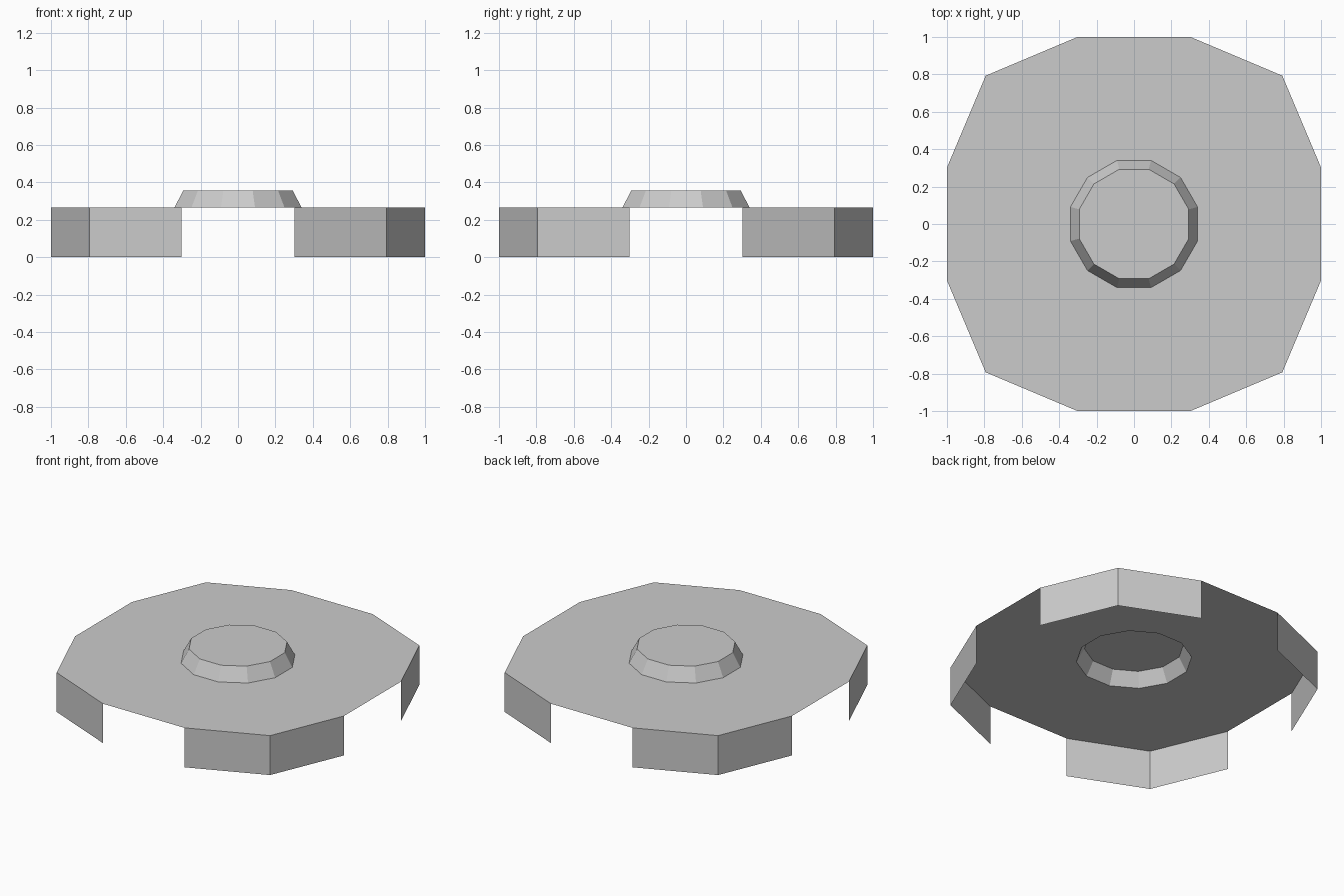
import bpy
import bmesh
from math import cos, sin, radians

old = bpy.data.objects.get("Cube")
if old:
    bpy.data.objects.remove(old, do_unlink=True)

PLATE_Z, CAP_Z = 0.265, 0.356

grey = bpy.data.materials.new("plain_grey")
grey.use_nodes = True
colour = (0.6, 0.6, 0.6, 1)
grey.diffuse_color = colour
grey.node_tree.nodes["Principled BSDF"].inputs["Base Color"].default_value = colour


def ring(radius):
    """Twelve-sided outline with flats facing the axes."""
    return [(radius * cos(radians(15 + 30 * i)), radius * sin(radians(15 + 30 * i)))
            for i in range(12)]


def outer_outline():
    """Three corner points, turned into each quadrant."""
    points = []
    quarter = [(1.0, 0.302), (0.793, 0.793), (0.302, 1.0)]
    for _ in range(4):
        points += quarter
        quarter = [(-y, x) for x, y in quarter]
    return points


def sheet(name, loops, closed=True, fill_last=False):
    """Join successive (outline, height) loops, outer or lower loop first."""
    bm = bmesh.new()
    rows = [[bm.verts.new((x, y, z)) for x, y in pts] for pts, z in loops]
    for a, b in zip(rows, rows[1:]):
        n = len(a)
        for i in range(n if closed else n - 1):
            j = (i + 1) % n
            bm.faces.new((a[i], a[j], b[j], b[i]))
    if fill_last:
        bm.faces.new(rows[-1])
    mesh = bpy.data.meshes.new(name)
    bm.to_mesh(mesh)
    bm.free()
    mesh.materials.append(grey)
    obj = bpy.data.objects.new(name, mesh)
    bpy.context.collection.objects.link(obj)
    return obj


outline = outer_outline()
cap_base, cap_top = ring(0.352), ring(0.303)

# Flat plate with an opening under the hollow raised cap
sheet("top_plate", [(outline, PLATE_Z), (cap_base, PLATE_Z)])
sheet("raised_cap", [(cap_base, PLATE_Z), (cap_top, CAP_Z)], fill_last=True)

# Thin corner skirts hanging from the plate's diagonal edges
for i, corner in enumerate(("back_left", "back_right", "front_right", "front_left")):
    edge = outline[3 * i:3 * i + 3]
    sheet(corner + "_skirt", [(edge, 0), (edge, PLATE_Z)], closed=False)
